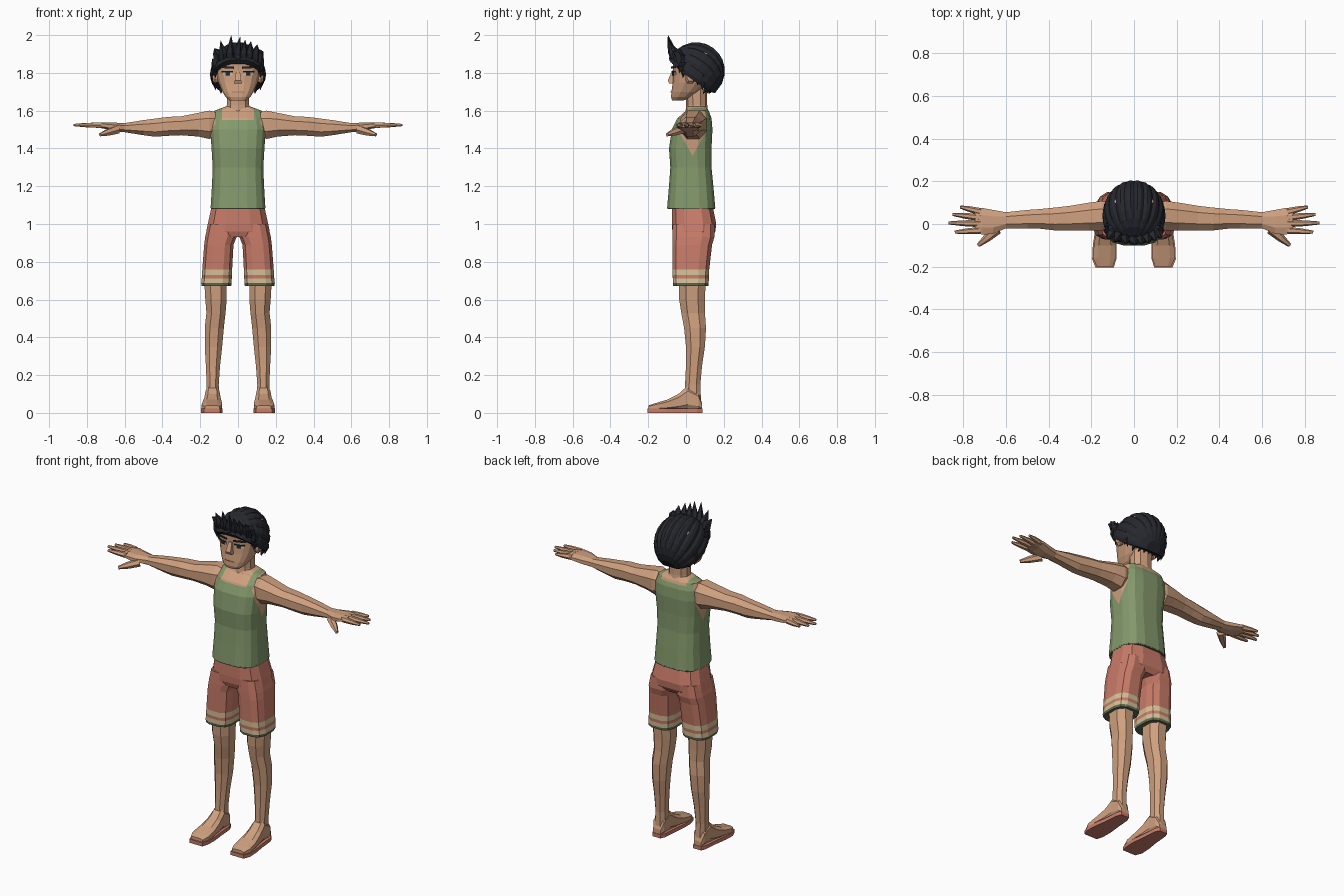
import bpy, bmesh, math
from mathutils import Vector

cube = bpy.data.objects.get("Cube")
if cube:
    bpy.data.objects.remove(cube)


def material(name, rgb):
    m = bpy.data.materials.new(name)
    m.use_nodes = True
    m.diffuse_color = (*rgb, 1)
    m.node_tree.nodes["Principled BSDF"].inputs["Base Color"].default_value = (*rgb, 1)
    return m


SKIN = material("skin", (0.62, 0.35, 0.21))
GREEN = material("shirt green", (0.23, 0.32, 0.15))
HEM = material("dark hem", (0.12, 0.15, 0.08))
PINK = material("shorts coral", (0.58, 0.20, 0.14))
CREAM = material("stripe cream", (0.66, 0.52, 0.31))
HAIR = material("hair black", (0.02, 0.021, 0.028))
WHITE = material("eye white", (0.6, 0.56, 0.5))
LIP = material("lip brown", (0.42, 0.2, 0.13))


def power(v, e):
    return math.copysign(abs(v) ** e, v)


def section(axis, pos, a0, a1, b0, b1, n=12, p=2.6):
    """Rounded-box cross-section perpendicular to an axis."""
    e, pts = 2 / p, []
    big = math.cos(math.pi / n) ** e
    for i in range(n):
        t = 2 * math.pi * (i + 0.5) / n
        a = (a0 + a1) / 2 + (a1 - a0) / 2 * power(math.cos(t), e) / big
        b = (b0 + b1) / 2 + (b1 - b0) / 2 * power(math.sin(t), e) / big
        pts.append({"x": (pos, a, b), "y": (a, pos, b), "z": (a, b, pos)}[axis])
    return pts


def finish(bm, name, mats, mirror=False):
    bmesh.ops.recalc_face_normals(bm, faces=bm.faces)
    me = bpy.data.meshes.new(name)
    bm.to_mesh(me)
    bm.free()
    for m in mats:
        me.materials.append(m)
    ob = bpy.data.objects.new(name, me)
    bpy.context.collection.objects.link(ob)
    if mirror:
        ob.modifiers.new("Mirror", "MIRROR").use_mirror_merge = False
    return ob


def skin_rings(bm, rings, slots=None):
    """Bridge rings with quads and cap both ends; slots give a colour per band."""
    vs = [[bm.verts.new(p) for p in r] for r in rings]
    n = len(vs[0])
    for k in range(len(vs) - 1):
        for i in range(n):
            j = (i + 1) % n
            f = bm.faces.new((vs[k][i], vs[k][j], vs[k + 1][j], vs[k + 1][i]))
            f.material_index = slots[k] if slots else 0
    bm.faces.new(vs[0])
    bm.faces.new(vs[-1]).material_index = slots[-1] if slots else 0


def loft(name, axis, rows, mats, mirror=False, n=12, p=2.6, slots=None):
    bm = bmesh.new()
    skin_rings(bm, [section(axis, *r, n=n, p=p) for r in rows], slots)
    return finish(bm, name, mats, mirror)


def tubes(name, items, mat, mirror=False, n=5):
    """Several tapered tubes; each item is a list of (point, radius)."""
    bm = bmesh.new()
    for path in items:
        rings = []
        for k, (pt, r) in enumerate(path):
            a, b = path[max(k - 1, 0)][0], path[min(k + 1, len(path) - 1)][0]
            q = (Vector(b) - Vector(a)).to_track_quat("Z", "Y")
            rings.append([Vector(pt) + q @ Vector((r * math.cos(t), r * math.sin(t), 0))
                          for t in (2 * math.pi * i / n for i in range(n))])
        skin_rings(bm, rings)
    return finish(bm, name, [mat], mirror)


# Torso: tank top with neckline and armholes cut into the mesh
torso_rows = [(1.085, -.145, .145, -.10, .155), (1.2, -.138, .138, -.09, .145),
              (1.3, -.134, .134, -.083, .135), (1.4, -.14, .14, -.09, .135),
              (1.5, -.147, .147, -.075, .14), (1.56, -.142, .142, -.045, .135),
              (1.6, -.125, .125, 0, .12), (1.622, -.065, .065, .01, .105)]
bm = bmesh.new()
skin_rings(bm, [section("z", *r, n=16, p=3) for r in torso_rows])
cuts = [((0, 0, 1.55), (0, 0, 1)), ((0, 0, 1.585), (0, 0, 1)),
        ((0, .035, 1.36), (0, 1.8, 1)), ((0, .035, 1.36), (0, -1.8, 1)),
        ((0, -.035, 0), (0, 1, 0)), ((0, .105, 0), (0, 1, 0))]
cuts += [((x, 0, 0), (1, 0, 0)) for x in (-.118, -.085, .085, .118)]
for co, no in cuts:
    bmesh.ops.bisect_plane(bm, geom=bm.verts[:] + bm.edges[:] + bm.faces[:],
                           plane_co=co, plane_no=no)
for f in bm.faces:
    x, y, z = f.calc_center_median()
    neck = abs(x) < .085 and z > (1.55 if y < .05 else 1.585)
    arm = abs(x) > .118 and -.035 < y < .105 and z > 1.36 + 1.8 * abs(y - .035)
    f.material_index = 1 if neck or arm else 0
finish(bm, "tank_top", [GREEN, SKIN])
loft("shirt_hem", "z", [(1.08, -.143, .143, -.097, .152), (1.088, -.145, .145, -.1, .155)],
     [HEM], n=16, p=3)

# Shorts with striped legs
loft("shorts_seat", "z", [(1.1, -.138, .138, -.075, .14), (1.0, -.16, .16, -.075, .16),
                          (.96, -.168, .168, -.072, .155), (.93, -.165, .165, -.06, .135)], [PINK], p=3)
loft("shorts_leg", "z", [(1.0, .01, .158, -.07, .15), (.93, .008, .174, -.072, .15),
                         (.89, .024, .179, -.072, .138), (.76, .031, .189, -.071, .123),
                         (.73, .032, .191, -.071, .122), (.712, .033, .192, -.07, .121),
                         (.687, .034, .195, -.07, .12), (.672, .036, .193, -.068, .118)],
     [PINK, CREAM, HEM], True, p=3, slots=[0, 0, 0, 1, 0, 1, 2])

# Legs, feet and sandal soles
loft("leg", "z", [(.72, .06, .18, -.04, .105), (.6, .06, .173, -.036, .1),
                  (.53, .066, .167, -.025, .1), (.45, .075, .176, -.01, .106),
                  (.35, .084, .176, 0, .1), (.25, .095, .17, 0, .085),
                  (.15, .102, .166, -.005, .076), (.05, .1, .168, -.01, .08)],
     [SKIN], True, n=8, p=2.3)
loft("foot", "y", [(.085, .112, .16, .015, .05), (.065, .1, .17, .015, .11),
                   (.01, .098, .172, .015, .145), (-.04, .092, .178, .015, .1),
                   (-.1, .086, .188, .015, .07), (-.16, .086, .192, .015, .052),
                   (-.198, .098, .176, .015, .04)], [SKIN], True, n=8, p=3)
loft("sandal_sole", "y", [(.088, .11, .163, 0, .022), (.06, .097, .174, 0, .022),
                          (-.03, .09, .182, 0, .022), (-.1, .082, .193, 0, .022),
                          (-.165, .083, .196, 0, .022), (-.205, .095, .18, 0, .022)],
     [PINK], True, n=4, p=8)

# Arms with palms, then fingers and thumb
loft("arm", "x", [(.118, -.02, .1, 1.47, 1.592), (.15, -.03, .108, 1.45, 1.6),
                  (.21, -.03, .1, 1.463, 1.588), (.3, -.03, .085, 1.47, 1.57),
                  (.37, -.03, .077, 1.467, 1.567), (.44, -.022, .07, 1.462, 1.558),
                  (.5, -.022, .066, 1.47, 1.55), (.6, -.02, .055, 1.486, 1.534),
                  (.66, -.046, .066, 1.492, 1.537), (.71, -.05, .075, 1.505, 1.538),
                  (.745, -.04, .07, 1.51, 1.536)], [SKIN], True, n=8, p=2.3)
fingers = [((.72, base, 1.523), .017, (x, tip, 1.524), .007) for base, x, tip in
           ((.058, .815, .08), (.03, .85, .045), (.002, .87, .005), (-.03, .84, -.038))]
fingers.append(((.64, -.025, 1.5), .024, (.73, -.1, 1.472), .009))
tubes("fingers", [[(a, ra), (Vector(a).lerp(Vector(b), .55), ra * .8), (b, rb)]
                  for a, ra, b, rb in fingers], SKIN, True, n=6)

# Neck, head, nose and ears
loft("neck", "z", [(1.59, -.066, .066, 0, .115), (1.63, -.059, .059, .003, .11),
                   (1.74, -.06, .06, .0, .11)], [SKIN], n=10, p=2.3)
head_rows = [(1.655, -.045, .045, -.074, -.01), (1.672, -.065, .065, -.079, .03),
             (1.7, -.083, .083, -.077, .07), (1.75, -.104, .104, -.07, .12),
             (1.8, -.116, .116, -.067, .15), (1.85, -.12, .12, -.07, .15),
             (1.875, -.115, .115, -.058, .15), (1.9, -.1, .1, -.03, .14), (1.93, -.07, .07, 0, .11)]
loft("head", "z", head_rows, [SKIN], n=16, p=2.8)
loft("nose", "z", [(1.812, -.01, .01, -.074, -.05), (1.76, -.017, .017, -.096, -.05),
                   (1.745, -.02, .02, -.09, -.05)], [SKIN], n=4, p=2)
loft("ear", "x", [(.1, .0, .04, 1.755, 1.82), (.122, -.006, .05, 1.745, 1.835),
                  (.134, .004, .048, 1.758, 1.828)], [SKIN], True, n=8)


def face_front(x, z):
    """Depth of the face surface at a given place."""
    for lo, hi in zip(head_rows, head_rows[1:]):
        if lo[0] <= z <= hi[0]:
            k = (z - lo[0]) / (hi[0] - lo[0])
            _, _, rx, y0, y1 = [a + (b - a) * k for a, b in zip(lo, hi)]
            return (y0 + y1) / 2 - (y1 - y0) / 2 * (1 - min(abs(x) / rx, 1) ** 2.8) ** (1 / 2.8)


def face_plate(name, x0, x1, z0, z1, mat, lift, tilt=0):
    bm, cols = bmesh.new(), []
    for i in range(5):
        x = x0 + (x1 - x0) * i / 4
        dz = tilt * i / 4
        cols.append([bm.verts.new((x, face_front(x, z + dz) - lift, z + dz)) for z in (z0, z1)])
    for a, b in zip(cols, cols[1:]):
        bm.faces.new((a[0], b[0], b[1], a[1]))
    finish(bm, name, [mat], True).modifiers.new("Thickness", "SOLIDIFY").thickness = .003


face_plate("eye_white", .03, .08, 1.788, 1.804, WHITE, .005)
face_plate("iris", .042, .066, 1.787, 1.804, HAIR, .008)
face_plate("eyelid", .027, .085, 1.803, 1.81, HAIR, .008)
face_plate("eyebrow", .022, .092, 1.822, 1.833, HAIR, .007, .004)
face_plate("mouth", 0, .032, 1.697, 1.702, LIP, .005)

# Hair: grooved dome whose strands run from fringe to nape
centre, along, up = Vector((0, .035, 1.785)), Vector((0, .81, -.59)), Vector((0, .59, .81))
rings = []
for i in range(1, 12):
    th = math.pi * i / 12
    ring = []
    for j in range(31):
        phi = math.radians(-96 + 192 * j / 30)
        r = math.sin(th) ** .85 * (.95 if j % 3 == 0 else 1)
        ring.append(centre - along * .155 * math.cos(th)
                    + Vector((.148 * r * math.sin(phi), 0, 0)) + up * .184 * r * math.cos(phi))
    rings.append(ring)
bm = bmesh.new()
skin_rings(bm, rings)
finish(bm, "hair", [HAIR])

# Loose locks: upright fringe, forehead points, sideburns and nape
locks = []
for x, tx, tz in ((-.105, -.125, 1.93), (-.075, -.092, 1.97), (-.04, -.036, 1.998), (-.005, .012, 1.99),
                  (.03, .038, 1.975), (.06, .068, 1.967), (.09, .102, 1.95), (.11, .13, 1.915)):
    y = -.068 + 2.5 * x * x
    locks.append([((x, y + .01, 1.865), .026), ((x * 1.04, y - .008, 1.91), .024),
                  ((tx, y - .03, tz), .001)])
for k in range(7):
    x = -.1 + k / 30
    y = -.07 + 4 * x * x
    locks.append([((x, y + .008, 1.9), .025), ((x * 1.03, y - .005, 1.872), .017),
                  ((x * 1.1 + .005, y - .002, 1.848), .001)])
for s in (-1, 1):
    for y, z0, z1 in ((-.03, 1.87, 1.80), (-.012, 1.85, 1.775), (.065, 1.81, 1.735), (.09, 1.79, 1.71)):
        locks.append([((s * .115, y, z0), .024), ((s * .124, y, (z0 + z1) / 2), .017),
                      ((s * .118, y - .004, z1), .001)])
for k in range(7):
    x = -.09 + k * .03
    y = .148 - 4 * x * x
    locks.append([((x, y, 1.76), .028), ((x, y, 1.725), .02), ((x, y - .025, 1.69), .001)])
tubes("hair_locks", locks, HAIR)
